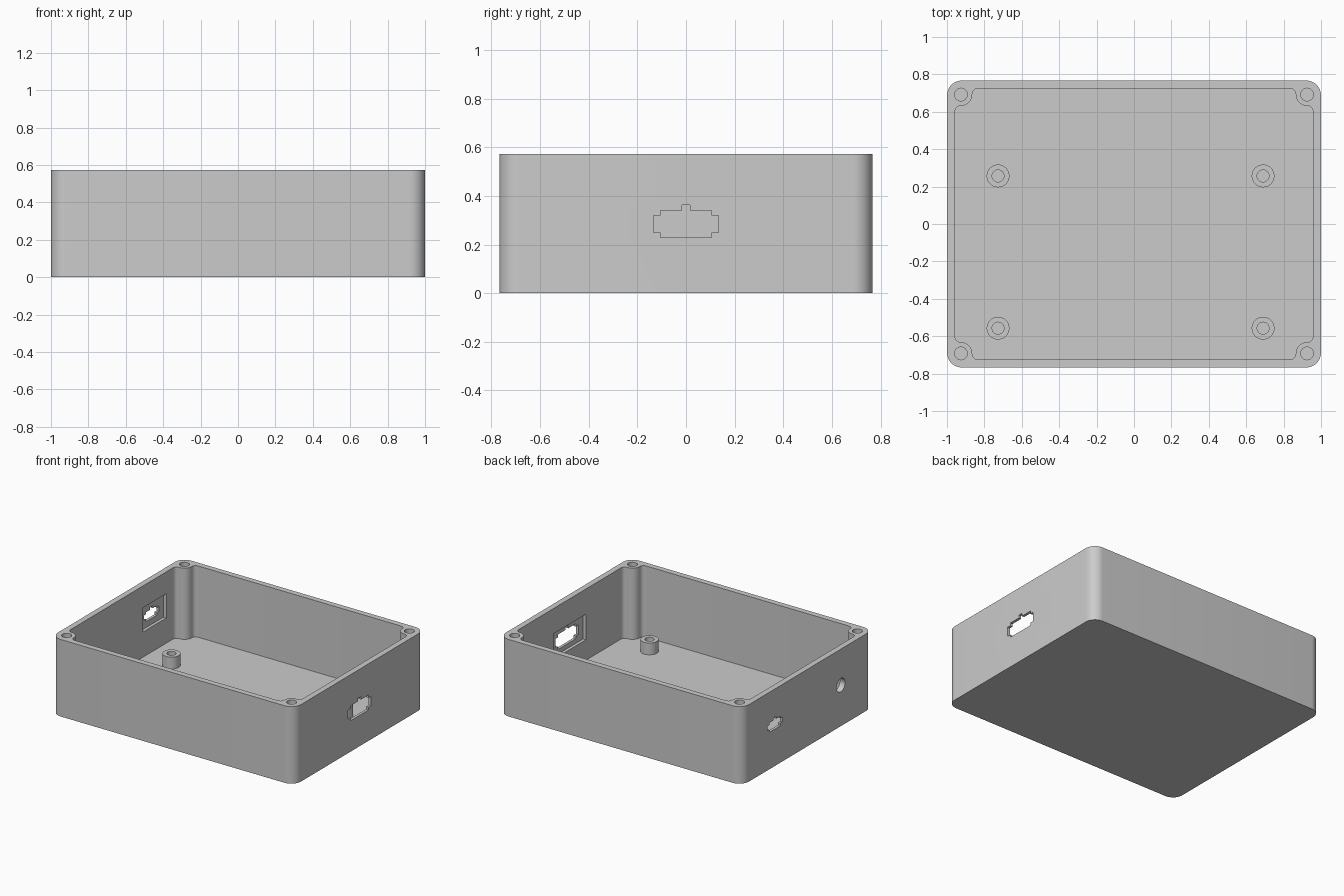
import bpy, bmesh, math
from mathutils import Vector

if "Cube" in bpy.data.objects:
    bpy.data.objects.remove(bpy.data.objects["Cube"], do_unlink=True)

HX, HY, H = 1.0, 0.767, 0.573      # outer half sizes and height
WALL, FLOOR, CORNER = 0.043, 0.043, 0.08
POST_R, FILLET, BORE = 0.06, 0.03, 0.034
POST = Vector((0.925, 0.692))      # screw post centre
STANDOFF_TOP = 0.131

grey = bpy.data.materials.new("light_grey_plastic")
grey.use_nodes = True
grey.diffuse_color = (0.6, 0.6, 0.6, 1)
grey.node_tree.nodes["Principled BSDF"].inputs["Base Color"].default_value = (0.6, 0.6, 0.6, 1)


def arc(cx, cy, r, a0, a1, n=10):
    """Points on an arc, angles in radians."""
    return [(cx + r * math.cos(a0 + (a1 - a0) * i / n),
             cy + r * math.sin(a0 + (a1 - a0) * i / n)) for i in range(n + 1)]


def circle(cx, cy, r, n=32):
    return arc(cx, cy, r, 0, math.tau, n)[:-1]


def four_corners(quarter):
    """Mirror a counter-clockwise first-quadrant corner into a closed outline."""
    out = []
    for sx, sy in ((1, 1), (-1, 1), (-1, -1), (1, -1)):
        pts = [(sx * x, sy * y) for x, y in quarter]
        out += pts if sx * sy > 0 else pts[::-1]
    return out


def prism(name, outline, lo, hi, axis="Z"):
    """Extrude an outline along Z, or along X with the outline in (y, z)."""
    place = (lambda a, b, d: (a, b, d)) if axis == "Z" else (lambda a, b, d: (d, a, b))
    bm = bmesh.new()
    face = bm.faces.new([bm.verts.new(place(a, b, lo)) for a, b in outline])
    new = bmesh.ops.extrude_face_region(bm, geom=[face])["geom"]
    move = Vector(place(0, 0, hi - lo))
    bmesh.ops.translate(bm, vec=move, verts=[v for v in new if isinstance(v, bmesh.types.BMVert)])
    bmesh.ops.recalc_face_normals(bm, faces=bm.faces)
    mesh = bpy.data.meshes.new(name)
    bm.to_mesh(mesh)
    bm.free()
    obj = bpy.data.objects.new(name, mesh)
    bpy.context.collection.objects.link(obj)
    mesh.materials.append(grey)
    return obj


def activate(obj):
    bpy.ops.object.select_all(action="DESELECT")
    obj.select_set(True)
    bpy.context.view_layer.objects.active = obj


def cut(obj, outline, lo, hi, axis="Z"):
    """Subtract a prism from an object."""
    cutter = prism("cutter", outline, lo, hi, axis)
    cutter.hide_render = True
    mod = obj.modifiers.new("cut", "BOOLEAN")
    mod.operation, mod.solver, mod.object = "DIFFERENCE", "EXACT", cutter
    activate(obj)
    bpy.ops.object.modifier_apply(modifier=mod.name)
    bpy.data.objects.remove(cutter, do_unlink=True)


def smooth(obj):
    activate(obj)
    bpy.ops.object.shade_smooth_by_angle(angle=math.radians(30))


def rect(y0, y1, z0, z1):
    return [(y0, z0), (y1, z0), (y1, z1), (y0, z1)]


def port(cy, wide, narrow, tab, low, step_low, step_high, high, tab_top):
    """Stepped connector opening with a key tab on top."""
    half = [(narrow, low), (narrow, step_low), (wide, step_low), (wide, step_high),
            (narrow, step_high), (narrow, high), (tab, high), (tab, tab_top)]
    return [(cy + y, z) for y, z in half] + [(cy - y, z) for y, z in reversed(half)]


# Outer body
outer = four_corners(arc(HX - CORNER, HY - CORNER, CORNER, 0, math.pi / 2, 12))
case = prism("case_body", outer, 0, H)

# Cavity outline: wall fillet, around the screw post, wall fillet
ix, iy = HX - WALL, HY - WALL
reach = POST_R + FILLET
fx, fy = ix - FILLET, iy - FILLET
c1 = Vector((fx, POST.y - math.sqrt(reach ** 2 - (fx - POST.x) ** 2)))
c2 = Vector((POST.x - math.sqrt(reach ** 2 - (fy - POST.y) ** 2), fy))
a1 = math.atan2(*(POST - c1).yx)
a2 = math.atan2(*(POST - c2).yx)
quarter = (arc(*c1, FILLET, 0, a1, 8)
           + arc(*POST, POST_R, a1 - math.pi, a2 - math.pi, 12)[1:]
           + arc(*c2, FILLET, a2, math.pi / 2, 8)[1:])
cut(case, four_corners(quarter), FLOOR, H + 0.1)

# Screw bores in the corner posts
for sx in (1, -1):
    for sy in (1, -1):
        cut(case, circle(sx * POST.x, sy * POST.y, BORE), FLOOR, H + 0.1)

# Inner recesses and connector openings in the end walls
cut(case, rect(-0.19, 0.19, 0.195, 0.385), 0.9, HX - 0.02, "X")
cut(case, port(0, 0.134, 0.105, 0.016, 0.23, 0.25, 0.32, 0.341, 0.363), 0.9, 1.1, "X")
cut(case, rect(0.252, 0.524, 0.23, 0.41), -HX + 0.02, -0.9, "X")
cut(case, port(0.383, 0.09, 0.065, 0.016, 0.275, 0.293, 0.33, 0.345, 0.363), -1.1, -0.9, "X")

# Round jack hole
cut(case, circle(-0.39, 0.305, 0.05), -1.1, -0.9, "X")
smooth(case)

# Board standoffs
for side, x in (("left", 0.69), ("right", -0.727)):
    for end, y in (("back", 0.257), ("front", -0.557)):
        post = prism(f"standoff_{end}_{side}", circle(x, y, 0.061), FLOOR - 0.005, STANDOFF_TOP)
        cut(post, circle(x, y, 0.032), FLOOR - 0.02, STANDOFF_TOP + 0.1)
        smooth(post)
